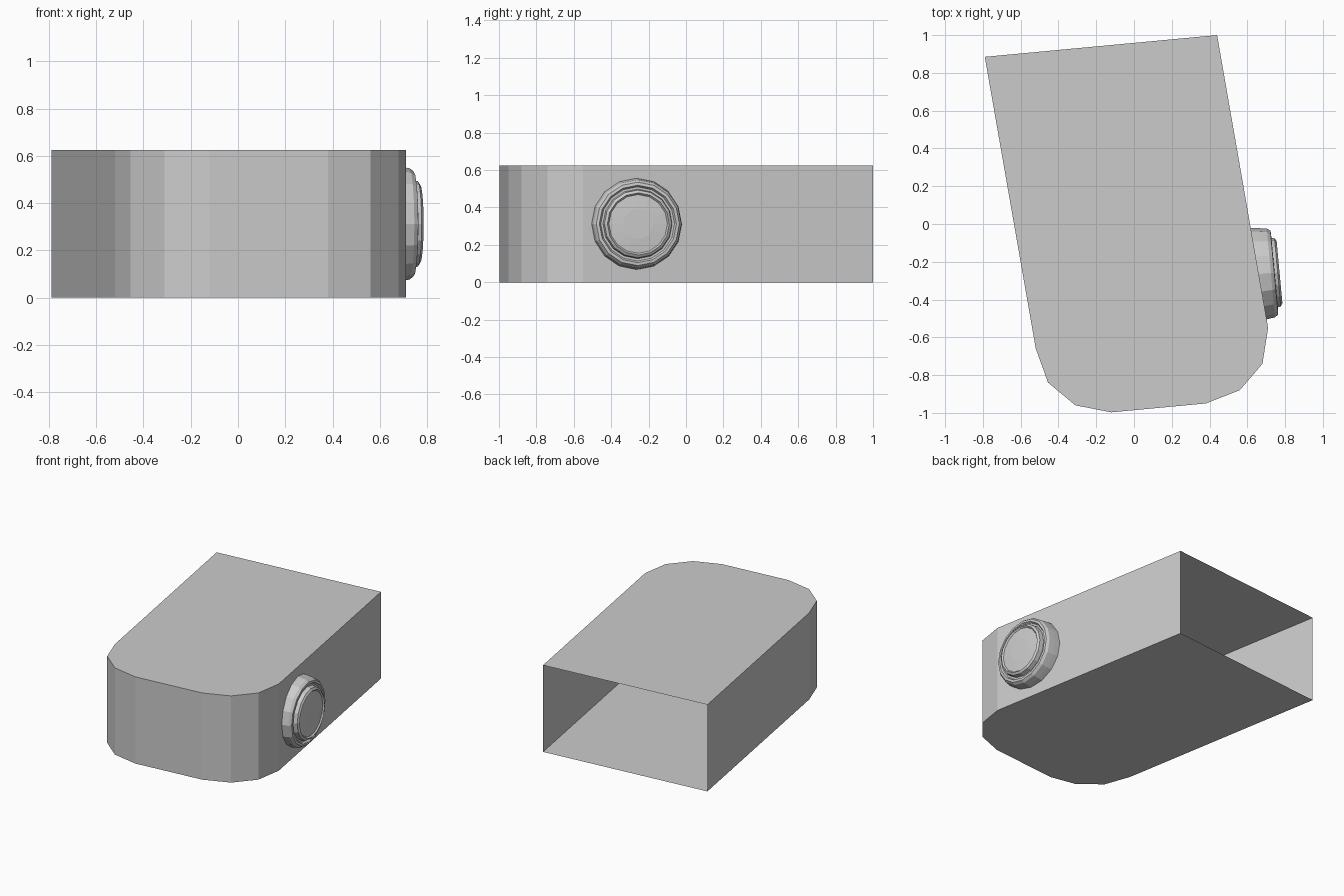
import bpy, bmesh, math
from mathutils import Vector

if "Cube" in bpy.data.objects:
    bpy.data.objects.remove(bpy.data.objects["Cube"])

grey = bpy.data.materials.new("neutral_grey")
grey.diffuse_color = (0.6, 0.6, 0.6, 1)
grey.use_nodes = True
grey.node_tree.nodes["Principled BSDF"].inputs["Base Color"].default_value = grey.diffuse_color


def finish(bm, name):
    mesh = bpy.data.meshes.new(name)
    bm.to_mesh(mesh)
    bm.free()
    mesh.materials.append(grey)
    obj = bpy.data.objects.new(name, mesh)
    bpy.context.collection.objects.link(obj)
    return obj


# Housing: tapered, rounded-front plan extruded upward, open at the back
H = 0.625
plan = [(-0.79, 0.885), (-0.52, -0.66), (-0.455, -0.84), (-0.31, -0.96),
        (-0.12, -0.997), (0.38, -0.95), (0.56, -0.88), (0.68, -0.74),
        (0.71, -0.55), (0.44, 1.0)]
bm = bmesh.new()
low = [bm.verts.new((x, y, 0)) for x, y in plan]
top = [bm.verts.new((x, y, H)) for x, y in plan]
bm.faces.new(low[::-1])
bm.faces.new(top)
for i in range(len(plan) - 1):
    bm.faces.new((low[i], low[i + 1], top[i + 1], top[i]))
finish(bm, "housing")

# Round knob on the right wall: stepped profile (radius, distance) turned on its axis
SIDES = 16
angle = math.radians(5.3)
axis = Vector((math.cos(angle), math.sin(angle), 0))
side = Vector((-math.sin(angle), math.cos(angle), 0))
up = Vector((0, 0, 1))
centre = Vector((0.7425, -0.2575, 0.312))
profile = [(0.248, -0.12), (0.242, -0.06), (0.236, -0.018), (0.223, 0.0),
           (0.207, 0.002), (0.198, -0.012), (0.186, -0.012), (0.181, 0.018),
           (0.166, 0.028), (0.157, 0.018), (0.08, 0.024)]
bm = bmesh.new()
rings = []
for r, d in profile:
    rings.append([bm.verts.new(centre + axis * d + side * r * math.cos(t) + up * r * math.sin(t))
                  for t in (2 * math.pi * k / SIDES for k in range(SIDES))])
for a, b in zip(rings, rings[1:]):
    for k in range(SIDES):
        n = (k + 1) % SIDES
        bm.faces.new((a[k], a[n], b[n], b[k]))
bm.faces.new(rings[-1])
finish(bm, "round_knob")
